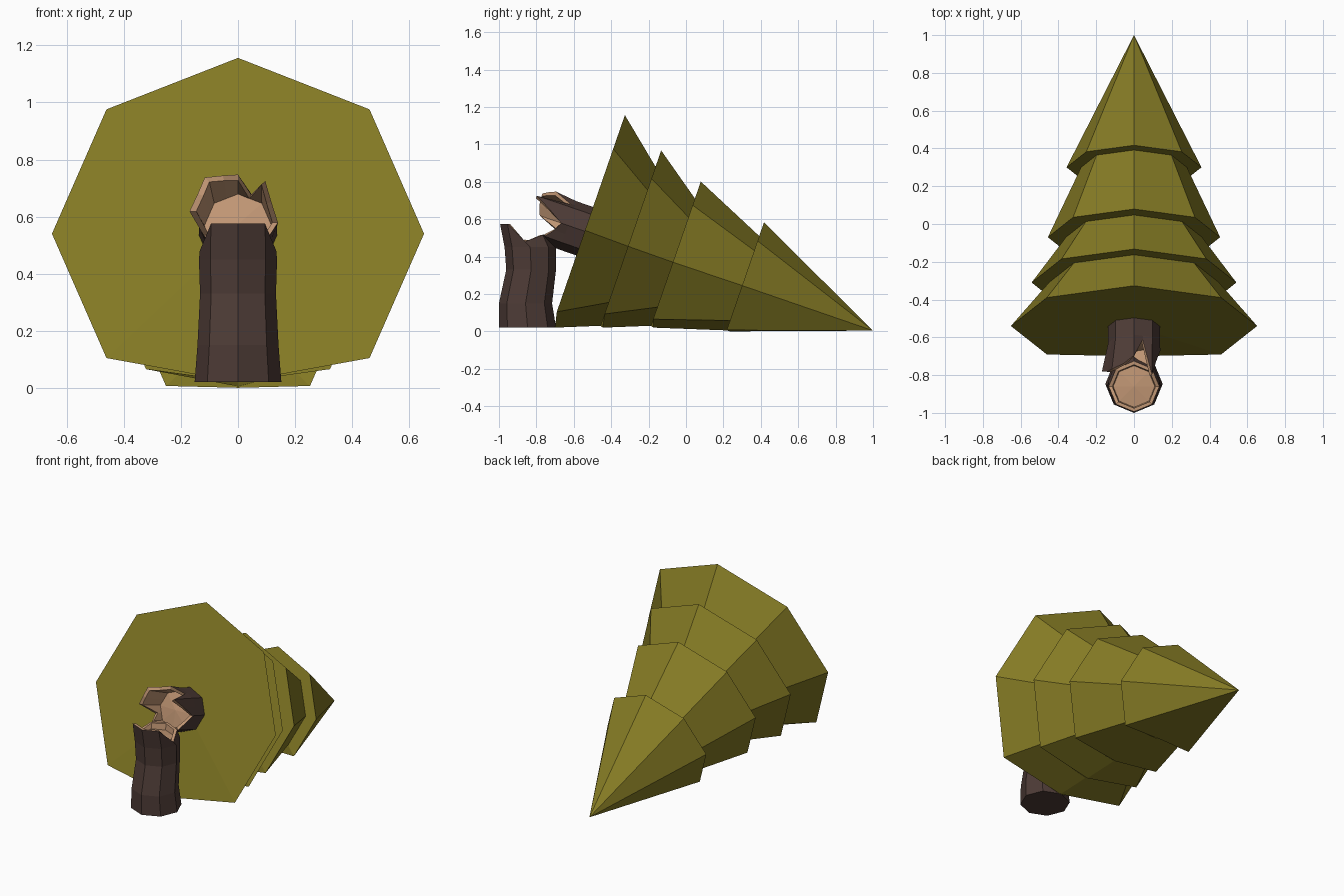
import bpy, bmesh
from math import sin, cos, pi
from mathutils import Vector

cube = bpy.data.objects.get("Cube")
if cube:
    bpy.data.objects.remove(cube)


def material(name, rgb):
    m = bpy.data.materials.new(name)
    m.use_nodes = True
    m.diffuse_color = (*rgb, 1)
    m.node_tree.nodes["Principled BSDF"].inputs["Base Color"].default_value = (*rgb, 1)
    return m


LEAF = material("olive_foliage", (0.235, 0.198, 0.018))
BARK = material("dark_bark", (0.075, 0.044, 0.037))
WOOD = material("pale_wood", (0.53, 0.305, 0.175))


def loft(name, start, rings, end, mats, slots):
    """Skin rings of points, closing both ends with fans; slots gives a material per band."""
    bm = bmesh.new()
    loops = [[bm.verts.new(p) for p in ring] for ring in rings]
    n = len(loops[0])

    def fan(loop, tip, slot):
        v = bm.verts.new(tip)
        for i in range(n):
            bm.faces.new((loop[i], loop[(i + 1) % n], v)).material_index = slot

    fan(loops[0], start, slots[0])
    for a, b, slot in zip(loops, loops[1:], slots[1:]):
        for i in range(n):
            j = (i + 1) % n
            bm.faces.new((a[i], a[j], b[j], b[i])).material_index = slot
    fan(loops[-1], end, slots[-1])
    bmesh.ops.recalc_face_normals(bm, faces=bm.faces)
    mesh = bpy.data.meshes.new(name)
    bm.to_mesh(mesh)
    bm.free()
    for m in mats:
        mesh.materials.append(m)
    obj = bpy.data.objects.new(name, mesh)
    bpy.context.collection.objects.link(obj)
    return obj


# Frame of the fallen tree: axis runs back and down to the tip
AXIS = Vector((0, 0.945, -0.327))
UP = Vector((0, 0.327, 0.945))
SIDE = Vector((1, 0, 0))


def around(center, radius, angle, along=0):
    return center + AXIS * along + (SIDE * cos(angle) + UP * sin(angle)) * radius


# Foliage: four stepped tiers, pressed flat where they touch the ground
def tier_ring(center, radius, floor):
    ring = [around(center, radius, k * pi / 4) for k in range(8)]
    for p in ring:
        if p.z < floor:
            p.y += 0.55 * (floor - p.z)
            p.z = floor
    return ring


tiers = [  # centre y, centre z, inner radius, outer radius, floor
    (-0.54, 0.54, None, 0.652, 0.02),
    (-0.31, 0.455, 0.45, 0.542, 0.02),
    (-0.07, 0.37, 0.36, 0.456, 0.02),
    (0.30, 0.245, 0.28, 0.357, 0.0),
]
rings = []
for y, z, inner, outer, floor in tiers:
    c = Vector((0, y, z))
    if inner:
        rings.append(tier_ring(c, inner, floor + 0.005))
    rings.append(tier_ring(c, outer, floor))
loft("foliage", (0, -0.54, 0.54), rings, (0, 1.0, 0.004), [LEAF], [0] * (len(rings) + 1))

# Fallen trunk: octagonal log with a splintered end (length, radius round the rim)
splinters = [
    (.12, .14), (.20, .137), (.29, .135), (.10, .13),
    (.20, .15), (.24, .155), (.265, .165), (.26, .165),
    (.24, .17), (.12, .14), (.18, .135), (.15, .135),
    (.13, .135), (.15, .135), (.18, .135), (.14, .135),
]
base = Vector((0, -0.555, 0.54))


def log_ring(scale, along=None):
    ring = []
    for k, (length, radius) in enumerate(splinters):
        flat = cos(pi / 8) if k % 2 else 1
        r = radius if along is None else 0.137
        ring.append(around(base, r * scale * flat, k * pi / 8,
                           -length if along is None else along))
    return ring


loft("fallen_trunk", base + AXIS * 0.06,
     [log_ring(1, 0.06), log_ring(1, -0.08), log_ring(1), log_ring(0.86), log_ring(0.86, -0.085)],
     base - AXIS * 0.1, [BARK, WOOD], [0, 0, 0, 1, 1, 1])


# Stump: crooked octagonal post with a broken rim, higher at the front
def stump_ring(y, radius, heights):
    return [Vector((radius * cos(k * pi / 4), y + radius * sin(k * pi / 4), heights[k]))
            for k in range(8)]


rim = [.48, .515, .52, .515, .48, .575, .575, .575]
sections = [(-0.847, .152, .02), (-0.858, .142, .15), (-0.828, .133, .33), (-0.833, .137, .45)]
rings = [stump_ring(y, r, [z] * 8) for y, r, z in sections]
rings += [stump_ring(-0.86, .134, rim), stump_ring(-0.86, .115, rim),
          stump_ring(-0.86, .11, [.48] * 8)]
loft("stump", (0, -0.847, 0.02), rings, (0, -0.86, 0.49), [BARK, WOOD],
     [0, 0, 0, 0, 0, 1, 1, 1])
